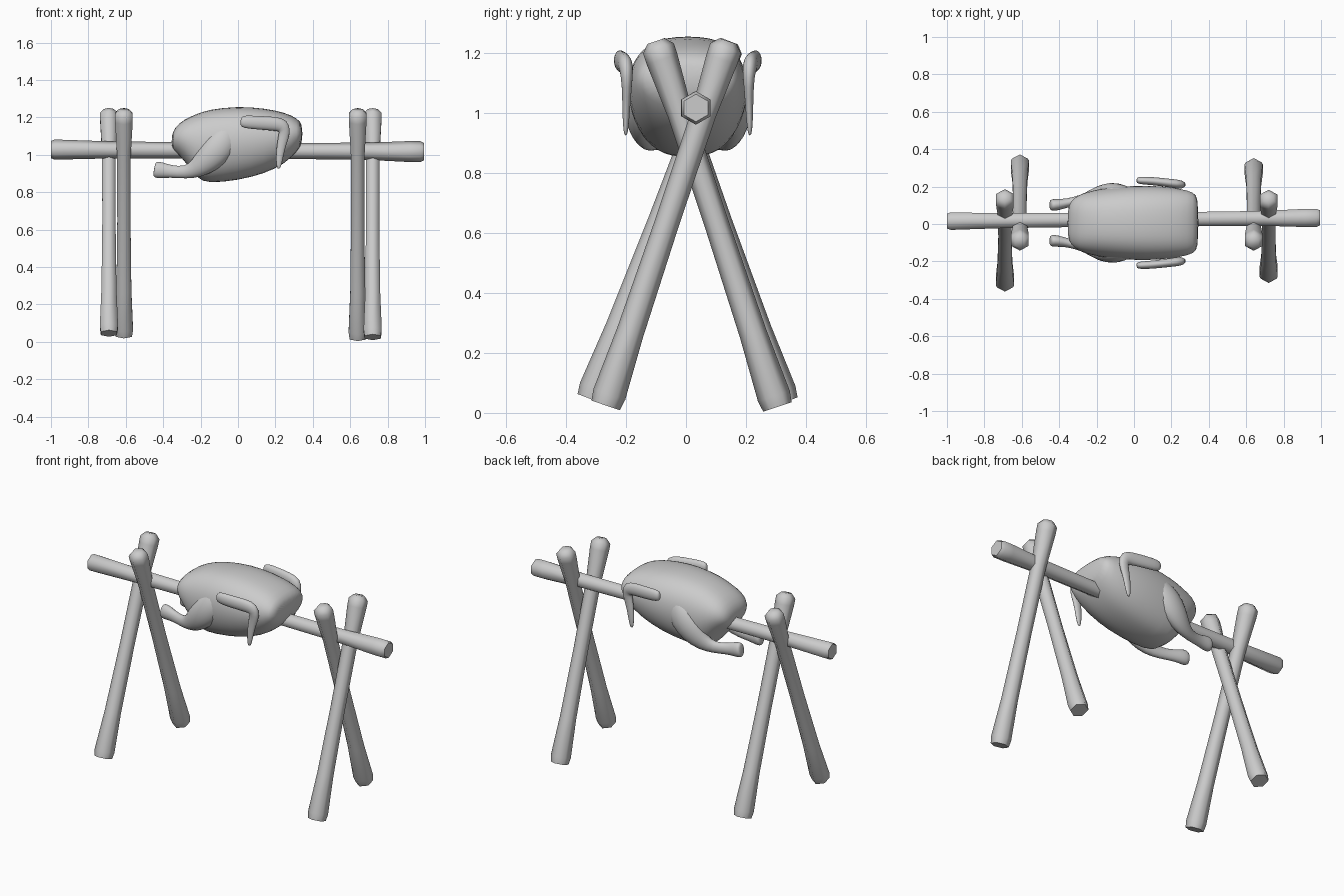
import bpy, bmesh, math
from mathutils import Vector

if "Cube" in bpy.data.objects:
    bpy.data.objects.remove(bpy.data.objects["Cube"], do_unlink=True)

grey = bpy.data.materials.new("plain grey")
grey.use_nodes = True
COLOUR = (0.6, 0.6, 0.6, 1)
grey.diffuse_color = COLOUR
grey.node_tree.nodes["Principled BSDF"].inputs["Base Color"].default_value = COLOUR

MID_Y = 0.006  # symmetry plane of the roast


def skin(name, rings, angle, levels=0):
    """Join a row of rings into a closed, capped surface."""
    bm = bmesh.new()
    loops = [[bm.verts.new(p) for p in ring] for ring in rings]
    n = len(loops[0])
    for a, b in zip(loops, loops[1:]):
        for i in range(n):
            j = (i + 1) % n
            bm.faces.new((a[i], a[j], b[j], b[i]))
    bm.faces.new(loops[0])
    bm.faces.new(loops[-1])
    bmesh.ops.recalc_face_normals(bm, faces=bm.faces)
    mesh = bpy.data.meshes.new(name)
    bm.to_mesh(mesh)
    bm.free()
    mesh.materials.append(grey)
    obj = bpy.data.objects.new(name, mesh)
    bpy.context.collection.objects.link(obj)
    bpy.ops.object.select_all(action='DESELECT')
    obj.select_set(True)
    bpy.context.view_layer.objects.active = obj
    bpy.ops.object.shade_smooth_by_angle(angle=math.radians(angle))
    if levels:
        obj.modifiers.new("smooth", 'SUBSURF').levels = levels
        obj.modifiers["smooth"].render_levels = levels
    return obj


def tube(name, stops, sides, angle, flat=1.0, levels=0, up=(0, 1, 0)):
    """Rings across a path; each stop is x, y, z, radius."""
    pts = [Vector(s[:3]) for s in stops]
    rings = []
    for i, stop in enumerate(stops):
        t = (pts[min(i + 1, len(pts) - 1)] - pts[max(i - 1, 0)]).normalized()
        u = Vector(up)
        u = (u - t * u.dot(t)).normalized()
        v = t.cross(u)
        ring = []
        for k in range(sides):
            a = math.tau * k / sides
            ring.append(pts[i] + stop[3] * (u * flat * math.cos(a) + v * math.sin(a)))
        rings.append(ring)
    return skin(name, rings, angle, levels)


def pole(name, start, end, widths, up):
    """Six-sided log with flared, chamfered ends; widths are (position, radius)."""
    a, b = Vector(start), Vector(end)
    return tube(name, [(*a.lerp(b, f), r) for f, r in widths], 6, 65, up=up)


# crossed support posts
POST = [(0, 0.05), (0.03, 0.056), (0.2, 0.046), (0.5, 0.041),
        (0.8, 0.042), (0.95, 0.054), (0.98, 0.054), (1, 0.03)]
for name, x, foot_y, foot_z, top_y in (
        ("right_post_outer", -0.69, -0.315, 0.045, 0.145),
        ("right_post_inner", -0.61, 0.325, 0.035, -0.1),
        ("left_post_inner", 0.64, 0.305, 0.02, -0.1),
        ("left_post_outer", 0.72, -0.268, 0.025, 0.14)):
    pole(name, (x, foot_y, foot_z), (x, top_y, 1.24), POST, (0, 1, 0))

# spit
SPIT = [(0, 0.046), (0.01, 0.054), (0.15, 0.046), (0.5, 0.041),
        (0.85, 0.046), (0.96, 0.056), (0.99, 0.056), (1, 0.046)]
pole("spit", (-1, 0.015, 1.028), (0.995, 0.033, 1.017), SPIT, (0, 0, 1))

# body: x, bottom, top, half width
BODY = [(-0.355, 1.045, 1.10, 0.07), (-0.34, 1.02, 1.145, 0.12),
        (-0.29, 0.975, 1.19, 0.155), (-0.22, 0.87, 1.22, 0.175),
        (-0.16, 0.845, 1.243, 0.188), (0, 0.862, 1.262, 0.203),
        (0.14, 0.897, 1.25, 0.2), (0.25, 0.95, 1.228, 0.185),
        (0.32, 1.02, 1.195, 0.166), (0.345, 1.065, 1.16, 0.135)]


def body_ring(x, low, high, half):
    ring = []
    for k in range(24):
        a = math.tau * k / 24
        c, s = math.cos(a), math.sin(a)
        y = math.copysign(abs(c) ** 0.75, c) * half
        z = math.copysign(abs(s) ** 0.85, s)
        y *= 1 - 0.12 * max(0, -z)
        ring.append((x, MID_Y + y, (low + high) / 2 + z * (high - low) / 2))
    return ring


skin("roast_body", [body_ring(*b) for b in BODY], 80, 1)

# legs and wings on both sides
LEG = [(-0.45, 0.095, 0.922, 0.035), (-0.44, 0.095, 0.92, 0.047),
       (-0.41, 0.097, 0.918, 0.046), (-0.36, 0.105, 0.911, 0.034),
       (-0.28, 0.125, 0.904, 0.035), (-0.22, 0.142, 0.925, 0.055),
       (-0.16, 0.155, 0.975, 0.08), (-0.1, 0.155, 1.04, 0.093),
       (-0.05, 0.14, 1.11, 0.08), (-0.02, 0.12, 1.16, 0.04)]
WING = [(0.012, 0.228, 1.178, 0.022), (0.03, 0.227, 1.177, 0.037),
        (0.1, 0.224, 1.172, 0.038), (0.19, 0.213, 1.167, 0.04),
        (0.242, 0.206, 1.158, 0.044), (0.252, 0.203, 1.12, 0.034),
        (0.233, 0.204, 1.06, 0.026), (0.222, 0.206, 0.99, 0.021),
        (0.218, 0.207, 0.94, 0.014), (0.217, 0.207, 0.925, 0.006)]
for side, sign in (("right", -1), ("left", 1)):
    for part, stops, flat in (("leg", LEG, 0.72), ("wing", WING, 0.6)):
        placed = [(x, MID_Y + sign * y, z, r) for x, y, z, r in stops]
        tube(f"{part}_{side}_side", placed, 10, 80, flat, 1)
